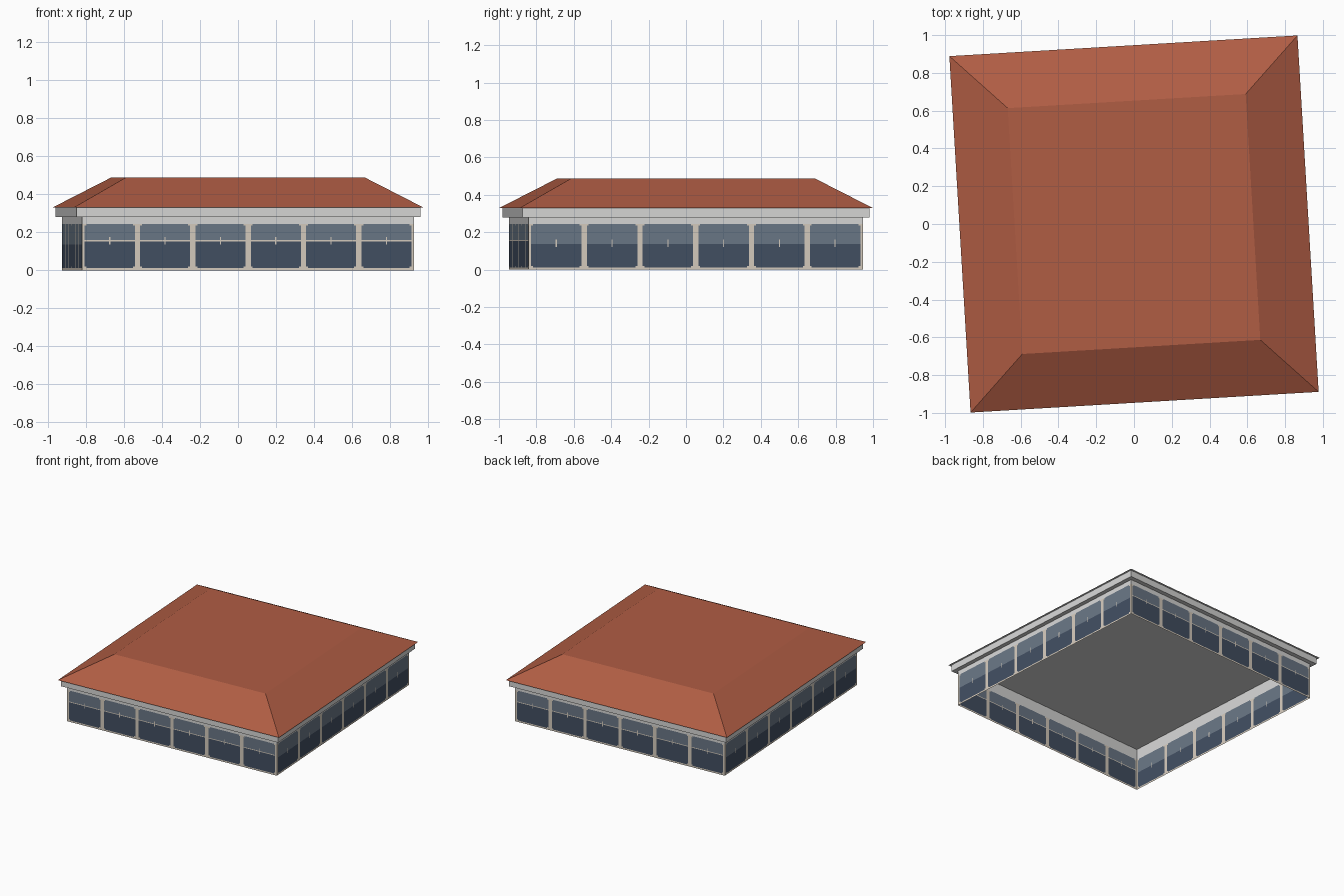
import bpy, bmesh, math
from mathutils import Matrix

if "Cube" in bpy.data.objects:
    bpy.data.objects.remove(bpy.data.objects["Cube"])

TURN = Matrix.Rotation(math.radians(3.4), 4, 'Z')


def srgb(r, g, b):
    return [(c / 255 / 12.92 if c < 11 else ((c / 255 + 0.055) / 1.055) ** 2.4) for c in (r, g, b)] + [1]


def material(name, rgb):
    m = bpy.data.materials.new(name)
    m.diffuse_color = srgb(*rgb)
    m.use_nodes = True
    m.node_tree.nodes["Principled BSDF"].inputs["Base Color"].default_value = m.diffuse_color
    return m


TILE = material("terracotta_roof", (176, 93, 68))
GREY = material("light_grey_trim", (215, 215, 214))
BEIGE = material("beige_frame", (214, 204, 190))
DARK = material("dark_glass", (66, 79, 98))
PALE = material("pale_glass", (106, 119, 134))


def finish(bm, name, mats):
    bm.transform(TURN)
    me = bpy.data.meshes.new(name)
    bm.to_mesh(me)
    bm.free()
    for m in mats:
        me.materials.append(m)
    ob = bpy.data.objects.new(name, me)
    bpy.context.collection.objects.link(ob)
    return ob


def ring(bm, hx, hy, z):
    return [bm.verts.new((x * hx, y * hy, z)) for x, y in ((-1, -1), (1, -1), (1, 1), (-1, 1))]


def bridge(bm, a, b):
    return [bm.faces.new((a[i], a[(i + 1) % 4], b[(i + 1) % 4], b[i])) for i in range(4)]


# roof: truncated hip with a flat top and a grey ceiling underneath
bm = bmesh.new()
eave, top = ring(bm, 0.923, 0.945, 0.33), ring(bm, 0.631, 0.652, 0.488)
bridge(bm, eave, top)
bm.faces.new(top)
bm.faces.new(eave[::-1]).material_index = 1
finish(bm, "hip_roof", [TILE, GREY])

# fascia band under the eaves, with its narrow soffit
bm = bmesh.new()
inner = ring(bm, 0.875, 0.896, 0.28)
low, high = ring(bm, 0.907, 0.929, 0.28), ring(bm, 0.907, 0.929, 0.33)
bridge(bm, inner, low)
bridge(bm, low, high)
finish(bm, "fascia", [GREY])

# walls: sheets divided into bays, coloured by position within the bay
BAYS = 6


def wall(name, half, dist, angle, split, mullion):
    bay = 2 * half / BAYS
    offs = [0, 0.014, 0.024, bay / 2 - 0.003, bay / 2 + 0.003, bay - 0.024, bay - 0.014]
    us = [-half + b * bay + o for b in range(BAYS) for o in offs] + [half]
    zs = [0, 0.012, 0.02, split - 0.02, split - 0.003, split + 0.003, split + 0.02, 0.235, 0.245, 0.33]

    def colour(u, z):
        if z > 0.245:
            return 0                                   # grey lintel
        t = (u + half) % bay
        edge = min(t, bay - t)
        corner = edge < 0.024 and not 0.02 < z < 0.235  # clipped pane corners
        if edge < 0.014 or z < 0.012 or corner:
            return 1                                   # posts and sill
        if abs(t - bay / 2) < 0.003 and abs(z - split) < 0.02:
            return 1                                   # small centre latch
        if mullion and abs(z - split) < 0.003:
            return 1                                   # thin cross bar
        return 2 if z < split else 3

    bm = bmesh.new()
    grid = [[bm.verts.new((u, -dist, z)) for u in us] for z in zs]
    for j in range(len(zs) - 1):
        for i in range(len(us) - 1):
            f = bm.faces.new((grid[j][i], grid[j][i + 1], grid[j + 1][i + 1], grid[j + 1][i]))
            f.material_index = colour((us[i] + us[i + 1]) / 2, (zs[j] + zs[j + 1]) / 2)
    bm.transform(Matrix.Rotation(math.radians(angle), 4, 'Z'))
    finish(bm, name, [GREY, BEIGE, DARK, PALE])


wall("front_wall", 0.875, 0.896, 0, 0.156, True)
wall("right_wall", 0.896, 0.875, 90, 0.14, False)
wall("back_wall", 0.875, 0.896, 180, 0.156, True)
wall("left_wall", 0.896, 0.875, 270, 0.14, False)
